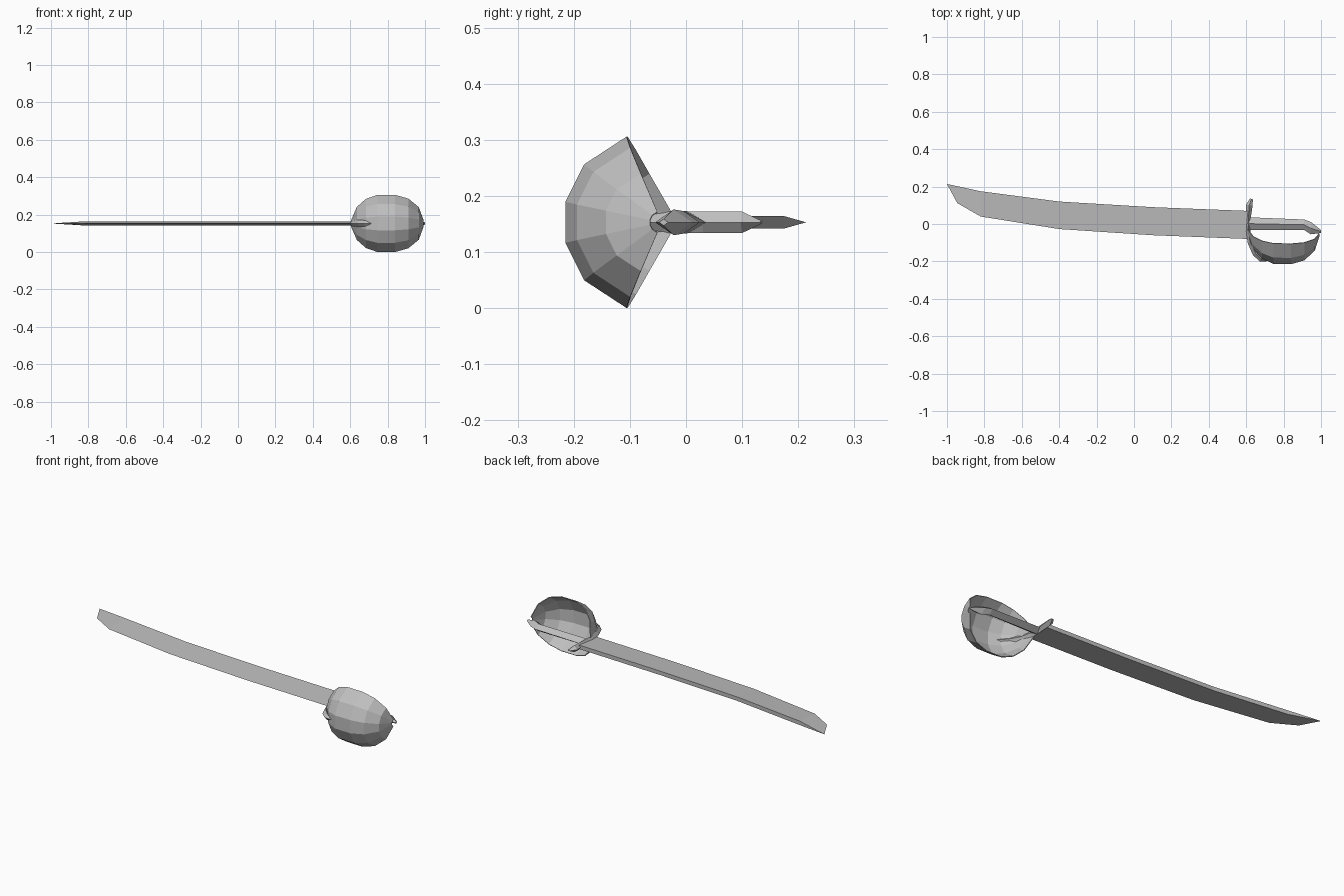
import bpy, bmesh
from mathutils import Vector

MID = 0.153  # height of the sword's centre plane

cube = bpy.data.objects.get("Cube")
if cube:
    bpy.data.objects.remove(cube, do_unlink=True)

grey = bpy.data.materials.new("steel_grey")
grey.use_nodes = True
colour = (0.52, 0.52, 0.52, 1)
grey.diffuse_color = colour
grey.node_tree.nodes["Principled BSDF"].inputs["Base Color"].default_value = colour


def loft(name, rings, closed=True):
    """Skin a list of equal rings; closed rings also get end caps."""
    bm = bmesh.new()
    rows = [[bm.verts.new(p) for p in ring] for ring in rings]
    n = len(rows[0])
    for a, b in zip(rows, rows[1:]):
        for i in range(n if closed else n - 1):
            j = (i + 1) % n
            bm.faces.new((a[i], a[j], b[j], b[i]))
    if closed:
        bm.faces.new(rows[0])
        bm.faces.new(rows[-1])
    bmesh.ops.remove_doubles(bm, verts=bm.verts, dist=0.0005)
    bmesh.ops.recalc_face_normals(bm, faces=bm.faces)
    mesh = bpy.data.meshes.new(name)
    bm.to_mesh(mesh)
    bm.free()
    mesh.materials.append(grey)
    obj = bpy.data.objects.new(name, mesh)
    bpy.context.collection.objects.link(obj)
    return obj


def diamond_bar(name, stations, side=None):
    """Diamond section swept along (x, y, half width, half height)."""
    rings = []
    pts = [Vector((s[0], s[1], MID)) for s in stations]
    for i, (x, y, w, h) in enumerate(stations):
        along = pts[min(i + 1, len(pts) - 1)] - pts[max(i - 1, 0)]
        across = side or Vector((-along.y, along.x, 0)).normalized()
        up = Vector((0, 0, h))
        rings.append([pts[i] + across * w, pts[i] + up,
                      pts[i] - across * w, pts[i] - up])
    return loft(name, rings)


# Blade: curved wedge with a thick spine and a sharp front edge
blade = [(0.61, 0.07, -0.08), (0.1, 0.09, -0.06), (-0.4, 0.12, -0.027),
         (-0.82, 0.175, 0.04)]
rings = [[(x, back, MID + 0.011), (x, back, MID - 0.011), (x, edge, MID)]
         for x, back, edge in blade]
rings.append([(-1, 0.214, MID), (-1, 0.214, MID), (-0.945, 0.112, MID)])
loft("blade", rings)

# Grip with hooked pommel
diamond_bar("grip", [(0.61, 0.002, 0.034, 0.02), (0.91, -0.004, 0.028, 0.02),
                     (0.945, -0.022, 0.033, 0.023), (1.0, -0.04, 0.008, 0.006)],
            Vector((0, 1, 0)))

# Curved cross guard with pointed ends
diamond_bar("cross_guard", [
    (0.628, 0.134, 0.008, 0.003), (0.616, 0.1, 0.018, 0.019),
    (0.612, 0.03, 0.012, 0.019), (0.61, -0.04, 0.012, 0.019),
    (0.622, -0.1, 0.014, 0.019), (0.65, -0.157, 0.017, 0.019),
    (0.68, -0.187, 0.015, 0.016), (0.71, -0.198, 0.003, 0.002)])

# Bowl shaped hand guard: one faceted arc scaled along its length
half_arc = [(-0.065, 0.151), (-0.14, 0.102), (-0.173, 0.036)]
arc = half_arc + [(y, -z) for y, z in reversed(half_arc)]
bowl = [(0.607, -0.018, 0.12), (0.637, -0.028, 0.58), (0.685, -0.034, 0.86),
        (0.745, -0.038, 1), (0.84, -0.04, 1), (0.91, -0.042, 0.87),
        (0.965, -0.043, 0.57), (0.99, -0.043, 0.12)]
hand_guard = loft("hand_guard", [[(x, y0 + y * s, MID + z * s) for y, z in arc]
                                 for x, y0, s in bowl], closed=False)
shell = hand_guard.modifiers.new("thickness", 'SOLIDIFY')
shell.thickness = 0.004
shell.offset = 0
